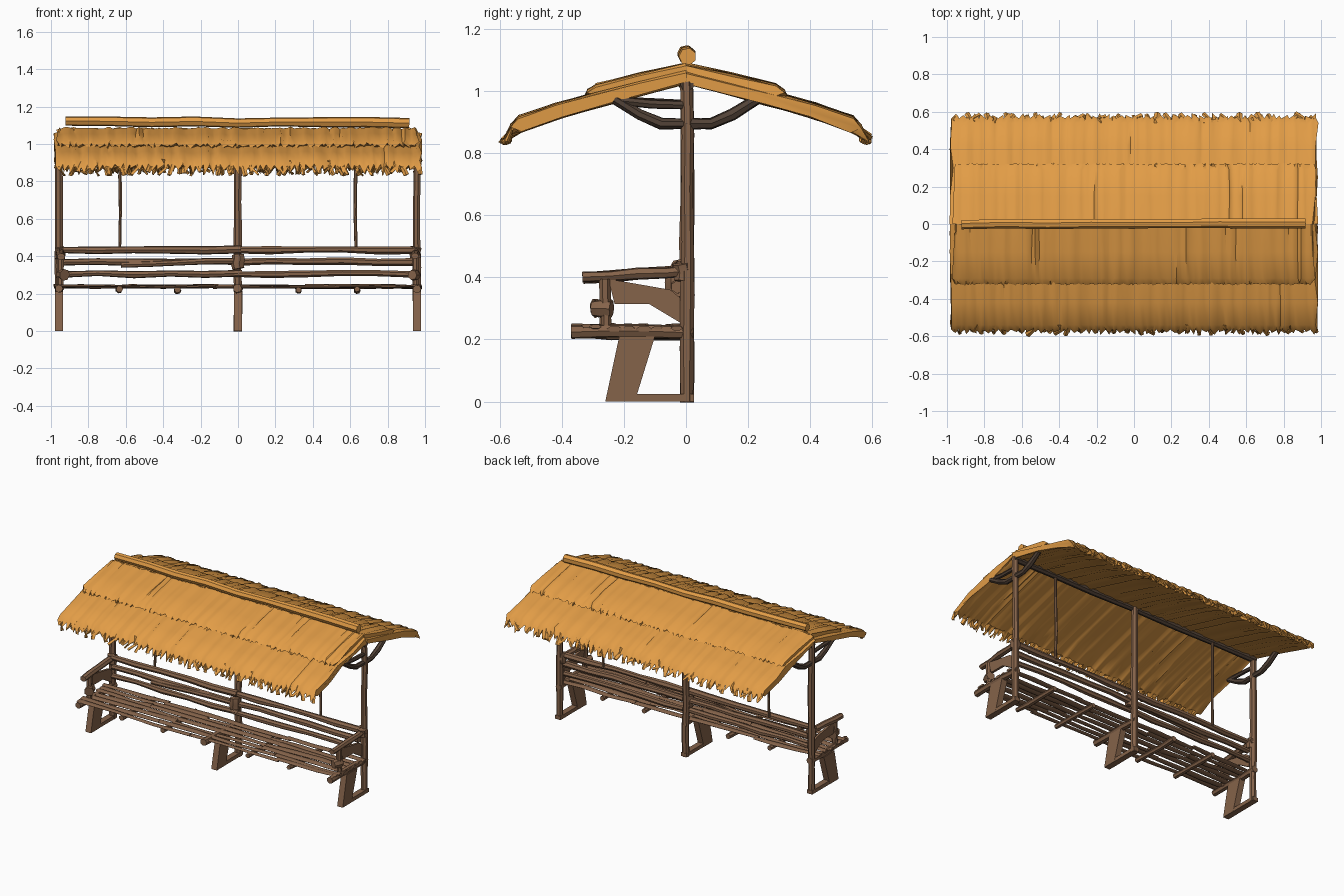
import bpy
import bmesh
import math
import random
from mathutils import Vector

random.seed(7)
if "Cube" in bpy.data.objects:
    bpy.data.objects.remove(bpy.data.objects["Cube"])


def material(name, colour):
    m = bpy.data.materials.new(name)
    m.use_nodes = True
    m.diffuse_color = colour
    bsdf = m.node_tree.nodes["Principled BSDF"]
    bsdf.inputs["Base Color"].default_value = colour
    bsdf.inputs["Roughness"].default_value = 0.9
    return m


THATCH = material("golden thatch", (0.76, 0.335, 0.062, 1))
WOOD = material("weathered wood", (0.235, 0.125, 0.068, 1))
DARK = material("dark wood", (0.085, 0.055, 0.038, 1))


def jit(a):
    return random.uniform(-a, a)


def loft(name, rings, mat, angle=40):
    """Skin closed rings of points into a capped solid."""
    bm = bmesh.new()
    loops = [[bm.verts.new(p) for p in ring] for ring in rings]
    n = len(loops[0])
    for a, b in zip(loops, loops[1:]):
        for i in range(n):
            j = (i + 1) % n
            bm.faces.new((a[i], a[j], b[j], b[i]))
    bm.faces.new(loops[0])
    bm.faces.new(loops[-1])
    bmesh.ops.recalc_face_normals(bm, faces=bm.faces)
    me = bpy.data.meshes.new(name)
    bm.to_mesh(me)
    bm.free()
    me.materials.append(mat)
    ob = bpy.data.objects.new(name, me)
    bpy.context.collection.objects.link(ob)
    bpy.ops.object.select_all(action="DESELECT")
    ob.select_set(True)
    bpy.context.view_layer.objects.active = ob
    bpy.ops.object.shade_smooth_by_angle(angle=math.radians(angle))
    return ob


def pole(name, path, radius, mat=WOOD, flat=1.0, wobble=0.12, sides=7):
    """Rough log along a path; flat squashes it into a plank."""
    path = [Vector(p) for p in path]
    rings = []
    for i, p in enumerate(path):
        d = (path[min(i + 1, len(path) - 1)] - path[max(i - 1, 0)]).normalized()
        ref = Vector((0, 1, 0)) if abs(d.z) > 0.8 else Vector((0, 0, 1))
        u = d.cross(ref).normalized()
        v = u.cross(d)
        r = radius * (1 + jit(wobble))
        rings.append([p + u * r * math.cos(t) + v * r * flat * math.sin(t)
                      for t in (math.tau * k / sides for k in range(sides))])
    return loft(name, rings, mat)


def straight(a, b, n=4, wander=0.004):
    a, b = Vector(a), Vector(b)
    return [a.lerp(b, i / n) + Vector((jit(wander), jit(wander), jit(wander)))
            for i in range(n + 1)]


def board(name, outline, x, width, mat=WOOD):
    """Flat board cut from a y-z outline."""
    return loft(name, [[(x + s * width / 2, y, z) for y, z in outline]
                       for s in (-1, 1)], mat, 20)


# Thatch: each layer is a thick shaggy sheet with a ragged lower edge
def thatch(name, side, section, tip, half, shag, columns=110):
    rings = []
    for c in range(columns + 1):
        x = half * (2 * c / columns - 1)
        lump = jit(0.006)
        reach = random.uniform(0.3, 1) * shag if c % 2 else -0.2 * shag
        end = c in (0, columns)
        ring = []
        for i, (y, z) in enumerate(section):
            px = x + jit(0.012 if end else 0.004)
            pz = z + lump + jit(0.003)
            if i == tip:
                y, pz = y + reach * 0.5, pz - reach
                px += jit(0.012)
            ring.append((px, side * y, pz))
        rings.append(ring)
    loft(name, rings, THATCH, 50)


lower = [(0, 1.06), (0.15, 1.025), (0.3, 0.988), (0.42, 0.955), (0.54, 0.915),
         (0.57, 0.878), (0.53, 0.873), (0.4, 0.92), (0.25, 0.962), (0, 1.03)]
upper = [(0, 1.085), (0.15, 1.053), (0.29, 1.018), (0.32, 0.995),
         (0.27, 0.98), (0, 1.055)]
for side, label in ((-1, "front"), (1, "back")):
    thatch(label + "_lower_thatch", side, lower, 5, 0.975, 0.05)
    thatch(label + "_upper_thatch", side, upper, 3, 0.965, 0.02)
    # loose straw tufts along the eave
    for k in range(38):
        x = -0.95 + k * 1.9 / 37 + jit(0.015)
        pole(label + "_straw_tuft",
             [(x, side * 0.535, 0.905), (x + jit(0.02), side * 0.562, 0.875),
              (x + jit(0.03), side * (0.582 + jit(0.012)), 0.842 + jit(0.012))],
             0.012, THATCH, 0.6, 0.4, 4)

# Ridge log on top of the thatch
pole("ridge_log", straight((-0.92, 0, 1.118), (0.92, 0, 1.112), 8, 0.006),
     0.027, THATCH)

# Roof beam, posts and hanging rods
pole("roof_beam", straight((-0.97, 0, 1.02), (0.97, 0, 1.02), 6), 0.02, DARK)
for x in (-0.957, 0, 0.957):
    pole("post", straight((x, 0.003, 0), (x, 0.003, 1.03), 6, 0.003), 0.022)
for x in (-0.63, 0.63):
    pole("rod", straight((x, 0, 0.43), (x, 0, 1.02), 3, 0.003), 0.009)

# Curved braces under both gable ends
for x in (-0.957, 0.957):
    for s in (-1, 1):
        pole("curved_brace", [(x, 0, 0.895), (x, s * 0.08, 0.895),
                              (x, s * 0.15, 0.925), (x, s * 0.23, 0.975)],
             0.018, DARK)
    pole("brace_tie", straight((x, -0.22, 0.968), (x, 0, 0.955), 2), 0.014, DARK)

# Leg frames
for x in (-0.957, 0, 0.957):
    board("slanted_leg", [(-0.26, 0), (-0.165, 0), (-0.1, 0.21), (-0.215, 0.21)],
          x, 0.042)
    board("foot_bar", [(-0.26, 0), (0.025, 0), (0.025, 0.025), (-0.25, 0.025)],
          x, 0.04)
    pole("seat_bearer", straight((x, -0.37, 0.225), (x, 0.02, 0.222), 3), 0.022)

# Seat joists and slats
for x in (-0.635, -0.325, 0.325, 0.635):
    pole("seat_joist", straight((x, -0.36, 0.222), (x, 0.0, 0.215), 3), 0.017)
for row in range(7):
    y = -0.33 + row * 0.048
    cuts = [-0.97, -0.33 + jit(0.25), 0.33 + jit(0.25), 0.97]
    for a, b in zip(cuts, cuts[1:]):
        pole("seat_slat", straight((a - 0.01, y + jit(0.01), 0.238),
                                   (b + 0.01, y + jit(0.01), 0.238), 3, 0.006),
             0.021, WOOD, 0.4, 0.25, 6)

# Backrest rails, lapped at the middle post
for z, r in ((0.433, 0.022), (0.37, 0.021), (0.305, 0.02)):
    for s in (-1, 1):
        pole("back_rail", straight((s * 0.94, -0.022, z), (s * -0.02, -0.022, z), 5, 0.005),
             r, WOOD, 0.9, 0.18)
pole("middle_binding", straight((0, -0.03, 0.335), (0, -0.03, 0.41), 3), 0.034)
pole("spare_rail", straight((-0.62, -0.04, 0.35), (-0.02, -0.04, 0.375), 4, 0.006),
     0.016)

# Armrests
for s in (-1, 1):
    x = s * 0.95
    pole("armrest", straight((x, -0.33, 0.398), (x, 0.02, 0.424), 4), 0.022, WOOD, 0.85)
    pole("arm_support", straight((x, -0.26, 0.22), (x, -0.26, 0.395), 3), 0.018)
    board("arm_panel", [(-0.25, 0.395), (-0.23, 0.315), (-0.12, 0.315),
                        (-0.02, 0.255), (-0.02, 0.335), (-0.05, 0.36)],
          x, 0.016)
    pole("arm_peg", straight((x - s * 0.02, -0.295, 0.3), (x, -0.24, 0.3), 2), 0.03)
    pole("corner_binding", straight((x, -0.01, 0.385), (x, -0.01, 0.445), 2), 0.03)
